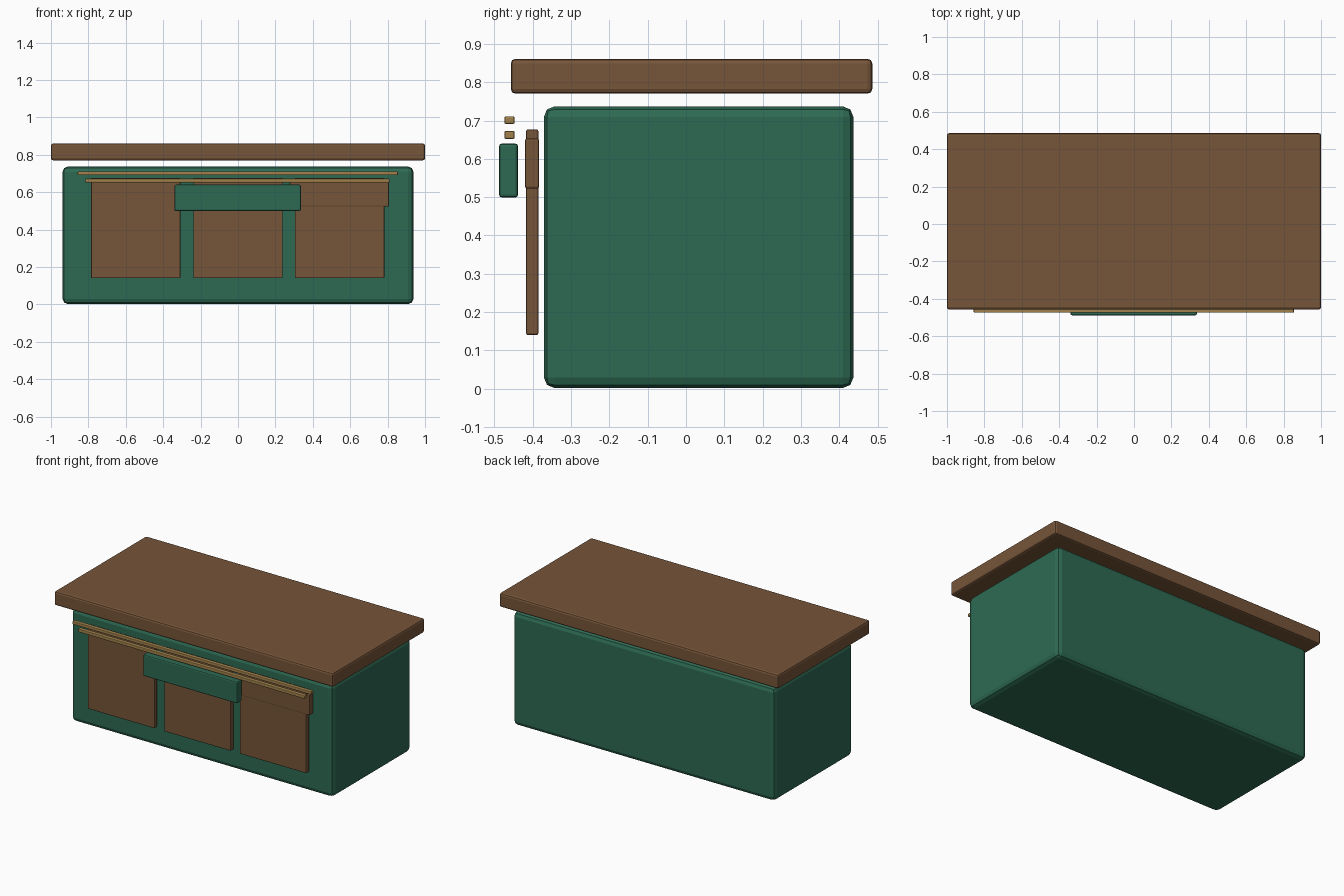
import bpy

if "Cube" in bpy.data.objects:
    bpy.data.objects.remove(bpy.data.objects["Cube"])


def material(name, colour):
    m = bpy.data.materials.new(name)
    m.diffuse_color = (*colour, 1.0)
    m.use_nodes = True
    m.node_tree.nodes["Principled BSDF"].inputs["Base Color"].default_value = m.diffuse_color
    return m


green = material("green paint", (0.027, 0.144, 0.087))
brown = material("brown wood", (0.182, 0.091, 0.041))
gold = material("dull gold", (0.36, 0.22, 0.072))


def box(name, xs, ys, zs, mat, bevel, segments=2):
    """Softly bevelled box given by its extents on each axis."""
    bpy.ops.mesh.primitive_cube_add(
        size=1, location=[(a + b) / 2 for a, b in (xs, ys, zs)])
    ob = bpy.context.object
    ob.name = name
    ob.scale = [b - a for a, b in (xs, ys, zs)]
    bpy.ops.object.transform_apply(location=False, rotation=False, scale=True)
    mod = ob.modifiers.new("soft_edges", 'BEVEL')
    mod.width = bevel
    mod.segments = segments
    ob.data.materials.append(mat)
    return ob


# Main cabinet and the floating counter top
box("cabinet_body", (-0.938, 0.938), (-0.371, 0.437), (0.002, 0.737), green, 0.028)
box("counter_top", (-1.0, 1.0), (-0.457, 0.486), (0.77, 0.861), brown, 0.012)

# Three front panels
for i, cx in enumerate((-0.547, 0.0, 0.543)):
    box(f"front_panel_{i + 1}", (cx - 0.239, cx + 0.239),
        (-0.417, -0.385), (0.14, 0.677), brown, 0.005)

# Drawer front over the right panel
box("drawer_front", (0.276, 0.807), (-0.42, -0.383), (0.523, 0.653), brown, 0.005)

# Trim strips running under the counter
box("upper_trim", (-0.857, 0.855), (-0.474, -0.447), (0.691, 0.711), gold, 0.004)
box("lower_trim", (-0.816, 0.81), (-0.474, -0.447), (0.652, 0.673), gold, 0.004)

# Blank sign plate in the middle
box("sign_plate", (-0.34, 0.336), (-0.488, -0.438), (0.499, 0.64), green, 0.008)
